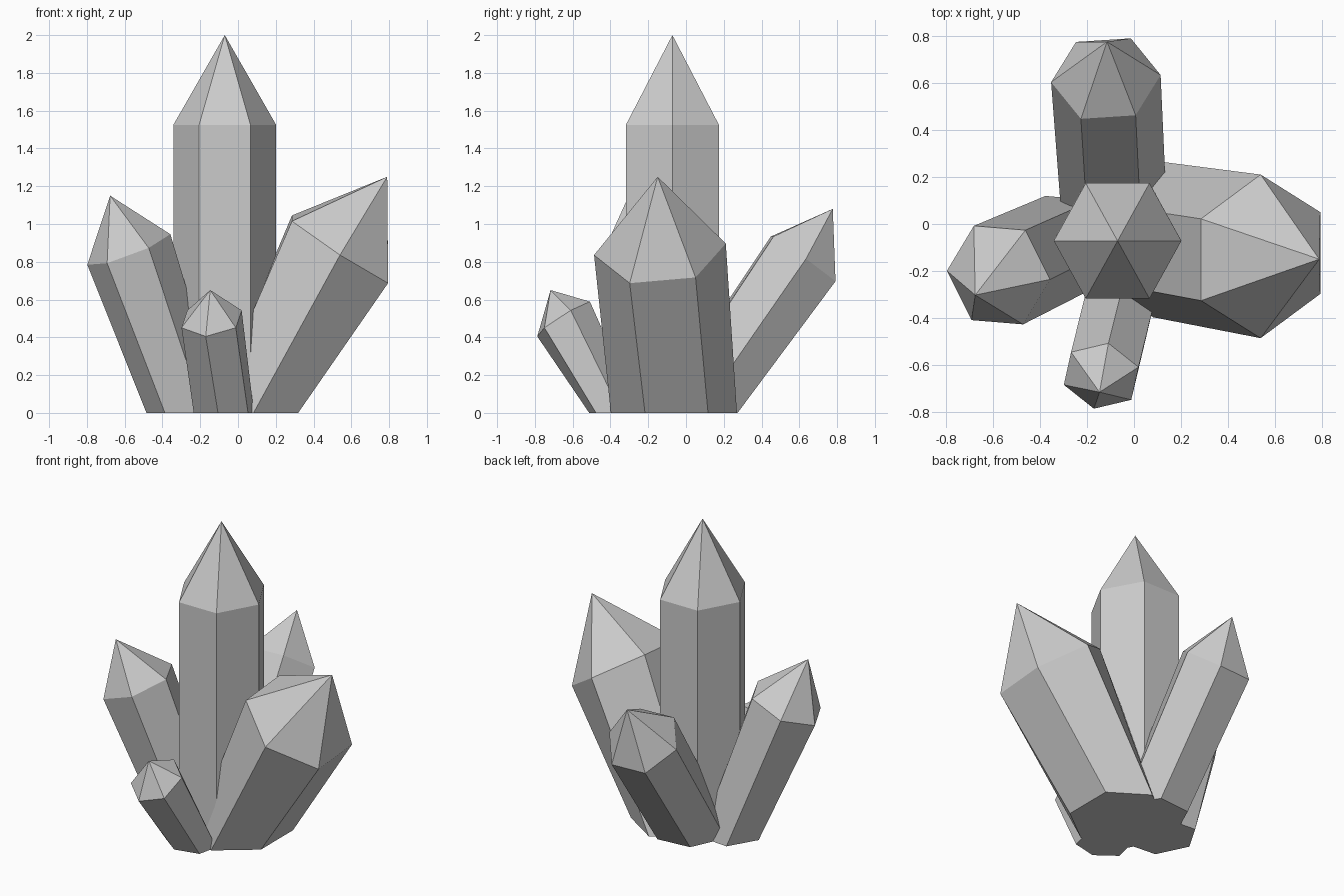
import bpy, math
from mathutils import Vector

if "Cube" in bpy.data.objects:
    bpy.data.objects.remove(bpy.data.objects["Cube"])


def crystal(name, base, shoulder, apex, normal, start, r, base_scale=(1, 1), squash=1.0):
    """Six-sided crystal: flat foot on the ground, tilted shoulder ring, pointed tip."""
    n = Vector(normal).normalized()
    # first ring direction: given in plan, lifted into the shoulder plane
    u = Vector((start[0], start[1], -(n.x * start[0] + n.y * start[1]) / n.z)).normalized()
    w = n.cross(u)
    foot, ring = [], []
    for i in range(6):
        a = math.radians(60 * i)
        off = (u * math.cos(a) + w * math.sin(a)) * r
        off.y *= squash
        ring.append(Vector(shoulder) + off)
        foot.append(Vector((base[0] + off.x * base_scale[0],
                            base[1] + off.y * base_scale[1], 0)))
    verts = foot + ring + [Vector(apex)]
    faces = [list(range(5, -1, -1))]
    for i in range(6):
        j = (i + 1) % 6
        faces.append((i, j, 6 + j, 6 + i))
        faces.append((6 + i, 6 + j, 12))
    me = bpy.data.meshes.new(name)
    me.from_pydata(verts, [], faces)
    me.update()
    ob = bpy.data.objects.new(name, me)
    bpy.context.collection.objects.link(ob)
    return ob


# tall upright crystal in the middle
crystal("main_crystal", (-0.07, -0.07), (-0.07, -0.072, 1.525), (-0.07, -0.072, 2.0),
        (0, 0, 1), (1, 0), 0.272, squash=1.045)
# large crystal leaning right
crystal("right_crystal", (0.082, -0.064), (0.54, -0.138, 0.866), (0.79, -0.15, 1.25),
        (0.65, -0.087, 1), (0, 1), 0.35, (0.93, 0.957))
# medium crystal leaning left
crystal("left_crystal", (-0.28, -0.08), (-0.578, -0.218, 0.865), (-0.677, -0.303, 1.15),
        (-0.38, -0.15, 1), (-0.217, 0.018), 0.235, (0.93, 0.95))
# medium crystal leaning back
crystal("back_crystal", (-0.085, 0.05), (-0.12, 0.62, 0.815), (-0.115, 0.777, 1.08),
        (-0.05, 0.72, 1), (0.23, 0.015), 0.234, (0.96, 1.3))
# small crystal leaning forward
crystal("front_crystal", (-0.075, -0.38), (-0.14, -0.648, 0.497), (-0.147, -0.717, 0.65),
        (-0.14, -0.63, 1), (0.16, 0.038), 0.17, (1.0, 0.95))
